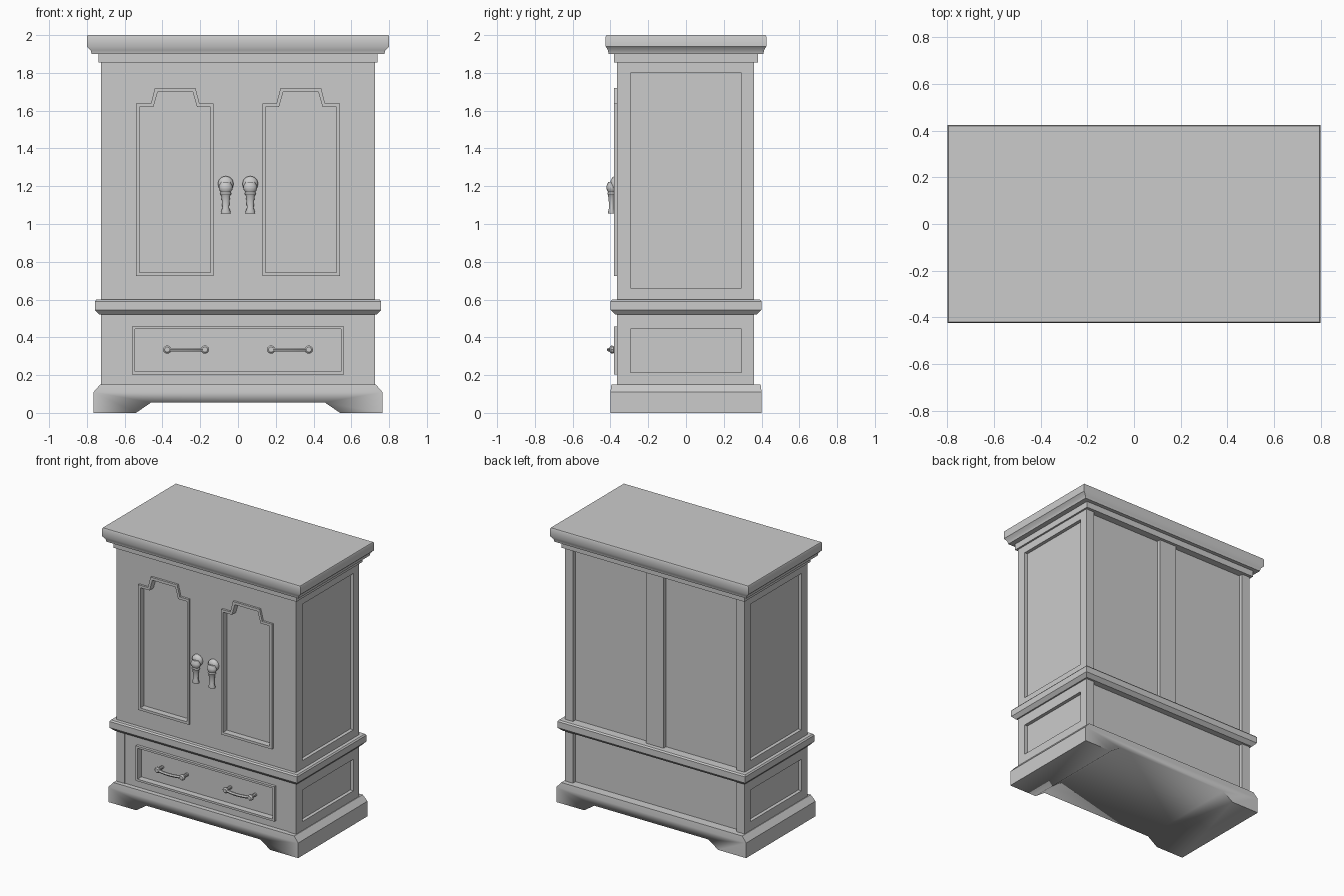
import bpy, bmesh, math
from mathutils import Matrix, Vector

if "Cube" in bpy.data.objects:
    bpy.data.objects.remove(bpy.data.objects["Cube"])

paint = bpy.data.materials.new("pale_grey")
paint.diffuse_color = (0.6, 0.6, 0.6, 1)
paint.use_nodes = True
paint.node_tree.nodes["Principled BSDF"].inputs["Base Color"].default_value = paint.diffuse_color
FRONT, BACK, SIDE = -0.365, 0.36, 0.725


def finish(obj, smooth=True):
    obj.data.materials.clear()
    obj.data.materials.append(paint)
    bpy.ops.object.select_all(action='DESELECT')
    obj.select_set(True)
    bpy.context.view_layer.objects.active = obj
    if smooth:
        bpy.ops.object.shade_smooth_by_angle(angle=math.radians(35))
    return obj


def from_bmesh(name, bm):
    bmesh.ops.recalc_face_normals(bm, faces=bm.faces)
    mesh = bpy.data.meshes.new(name)
    bm.to_mesh(mesh)
    bm.free()
    obj = bpy.data.objects.new(name, mesh)
    bpy.context.collection.objects.link(obj)
    return finish(obj)


def loft(name, rings, centre=(0, 0)):
    """Stack of rectangles (half x, half y, z)."""
    bm = bmesh.new()
    loops = [[bm.verts.new((centre[0] + sx * hx, centre[1] + sy * hy, z))
              for sx, sy in ((-1, -1), (1, -1), (1, 1), (-1, 1))] for hx, hy, z in rings]
    for a, b in zip(loops, loops[1:]):
        for i in range(4):
            j = (i + 1) % 4
            bm.faces.new((a[i], a[j], b[j], b[i]))
    bm.faces.new(loops[0])
    bm.faces.new(loops[-1])
    return from_bmesh(name, bm)


def box(name, x0, x1, y0, y1, z0, z1):
    hx, hy = (x1 - x0) / 2, (y1 - y0) / 2
    return loft(name, [(hx, hy, z0), (hx, hy, z1)], ((x0 + x1) / 2, (y0 + y1) / 2))


def board(name, loops, lo, hi, axis='y'):
    """Flat outline with holes in the (x or y, z) plane, extruded from lo to hi along axis."""
    curve = bpy.data.curves.new(name, 'CURVE')
    curve.dimensions = '2D'
    curve.fill_mode = 'BOTH'
    curve.extrude = (hi - lo) / 2
    for loop in loops:
        s = curve.splines.new('POLY')
        s.points.add(len(loop) - 1)
        for p, (u, v) in zip(s.points, loop):
            p.co = (u, v, 0, 1)
        s.use_cyclic_u = True
    temp = bpy.data.objects.new(name, curve)
    bpy.context.collection.objects.link(temp)
    bpy.context.view_layer.update()
    mesh = bpy.data.meshes.new_from_object(temp.evaluated_get(bpy.context.evaluated_depsgraph_get()))
    bpy.data.objects.remove(temp)
    m = (lo + hi) / 2
    if axis == 'y':
        mat = Matrix(((1, 0, 0, 0), (0, 0, -1, m), (0, 1, 0, 0), (0, 0, 0, 1)))
    else:
        mat = Matrix(((0, 0, 1, m), (1, 0, 0, 0), (0, 1, 0, 0), (0, 0, 0, 1)))
    bm = bmesh.new()
    bm.from_mesh(mesh)
    bm.transform(mat)
    bmesh.ops.remove_doubles(bm, verts=bm.verts, dist=1e-5)
    return from_bmesh(name, bm)


def rect(u0, u1, v0, v1):
    return [(u0, v0), (u1, v0), (u1, v1), (u0, v1)]


def lathe(name, profile, location, rotation=(0, 0, 0), sides=12):
    """Turned part from (radius, height) pairs."""
    bm = bmesh.new()
    rings = [[bm.verts.new((r * math.cos(t * math.tau / sides), r * math.sin(t * math.tau / sides), h))
              for t in range(sides)] for r, h in profile]
    for a, b in zip(rings, rings[1:]):
        for i in range(sides):
            j = (i + 1) % sides
            bm.faces.new((a[i], a[j], b[j], b[i]))
    bm.faces.new(rings[0])
    bm.faces.new(rings[-1])
    obj = from_bmesh(name, bm)
    obj.location, obj.rotation_euler = location, rotation
    return obj


# Plinth with a cut-out running front to back
plinth = loft("plinth", [(0.765, 0.4, 0), (0.765, 0.4, 0.11), (0.73, 0.395, 0.15)])
cutter = board("plinth_cutter", [[(-0.57, -0.02), (0.57, -0.02), (0.54, 0), (0.46, 0.055),
                                  (-0.46, 0.055), (-0.54, 0)]], -0.5, 0.5)
cut = plinth.modifiers.new("foot_cut", 'BOOLEAN')
cut.object, cut.operation, cut.solver = cutter, 'DIFFERENCE', 'EXACT'
bpy.context.view_layer.objects.active = plinth
bpy.ops.object.modifier_apply(modifier=cut.name)
bpy.data.objects.remove(cutter)

# Waist moulding and cornice
loft("waist_moulding", [(0.735, 0.375, 0.52), (0.758, 0.4, 0.545), (0.758, 0.4, 0.59), (0.75, 0.392, 0.6)])
loft("cornice", [(0.738, 0.382, 1.855), (0.738, 0.382, 1.9), (0.775, 0.41, 1.9), (0.78, 0.413, 1.92),
                 (0.8, 0.425, 1.94), (0.8, 0.425, 1.993), (0.796, 0.421, 2.0)])

# Recessed inner carcass that shows as the panels
box("carcass", -0.7, 0.7, -0.335, 0.33, 0.14, 1.87)

# Side frames and back posts
for s, label in ((-1, "left"), (1, "right")):
    lo, hi = sorted((s * 0.7, s * SIDE))
    for part, z0, z1, h0, h1 in (("upper", 0.59, 1.86, 0.66, 1.8), ("lower", 0.14, 0.53, 0.215, 0.445)):
        board(f"{label}_{part}_side_frame",
              [rect(-0.335, 0.33, z0, z1), rect(-0.295, 0.295, h0, h1)], lo, hi, 'x')
        lo2, hi2 = sorted((s * 0.66, s * SIDE))
        box(f"{label}_{part}_back_post", lo2, hi2, 0.33, BACK, z0, z1)
    # Lower front posts
    box(f"{label}_front_post", lo2, hi2, FRONT, -0.335, 0.14, 0.53)
box("centre_back_post", -0.07, 0.07, 0.33, BACK, 0.59, 1.86)

# Stepped door openings, mirrored about the centre
outer = [(0.13, 0.725), (0.54, 0.725), (0.54, 1.638), (0.461, 1.638), (0.44, 1.72),
         (0.225, 1.72), (0.204, 1.638), (0.13, 1.638)]
inner = [(0.145, 0.743), (0.522, 0.743), (0.522, 1.62), (0.448, 1.62), (0.425, 1.7),
         (0.24, 1.7), (0.217, 1.62), (0.145, 1.62)]


def mirrored(loop, s):
    return [(s * x, z) for x, z in loop]


board("door_front", [rect(-SIDE, SIDE, 0.59, 1.86), mirrored(inner, 1), mirrored(inner, -1)], FRONT, -0.335)

# Drawer front with its raised trim
board("drawer_front", [rect(-0.66, 0.66, 0.14, 0.53), rect(-0.545, 0.545, 0.218, 0.443)], -0.36, -0.33)
board("drawer_trim", [rect(-0.56, 0.56, 0.203, 0.458), rect(-0.545, 0.545, 0.218, 0.443)], -0.38, -0.355)

for s, label in ((-1, "left"), (1, "right")):
    board(f"{label}_door_trim", [mirrored(outer, s), mirrored(inner, s)], -0.38, -0.36)

    # Door knob and hanging pull
    x = s * 0.065
    lathe(f"{label}_knob", [(0.03, 0), (0.042, 0.006), (0.042, 0.014), (0.034, 0.026), (0.018, 0.034)],
          (x, FRONT, 1.212), (math.pi / 2, 0, 0))
    lathe(f"{label}_pull", [(0.024, 1.055), (0.026, 1.062), (0.018, 1.085), (0.02, 1.12), (0.024, 1.15),
                            (0.03, 1.16), (0.026, 1.17), (0.036, 1.185), (0.036, 1.2), (0.024, 1.222)],
          (x, -0.394, 0)).scale = (1, 0.75, 1)

    # Drawer handle: two knobs joined by a bowed bar
    cx = s * 0.275
    for e in (-1, 1):
        lathe(f"{label}_handle_end", [(0.012, 0), (0.012, 0.045), (0.021, 0.05), (0.022, 0.062), (0.014, 0.07)],
              (cx + e * 0.1, -0.334, 0.335), (math.pi / 2, 0, 0), 10)
    bar = bpy.data.curves.new("bar", 'CURVE')
    bar.dimensions, bar.bevel_depth, bar.bevel_resolution = '3D', 0.011, 1
    sp = bar.splines.new('POLY')
    sp.points.add(8)
    for i, p in enumerate(sp.points):
        t = i / 4 - 1
        p.co = (cx + 0.1 * t, -0.39 - 0.018 * (1 - t * t), 0.335, 1)
    temp = bpy.data.objects.new("bar", bar)
    bpy.context.collection.objects.link(temp)
    bpy.context.view_layer.update()
    mesh = bpy.data.meshes.new_from_object(temp.evaluated_get(bpy.context.evaluated_depsgraph_get()))
    bpy.data.objects.remove(temp)
    obj = bpy.data.objects.new(f"{label}_handle_bar", mesh)
    bpy.context.collection.objects.link(obj)
    finish(obj)
